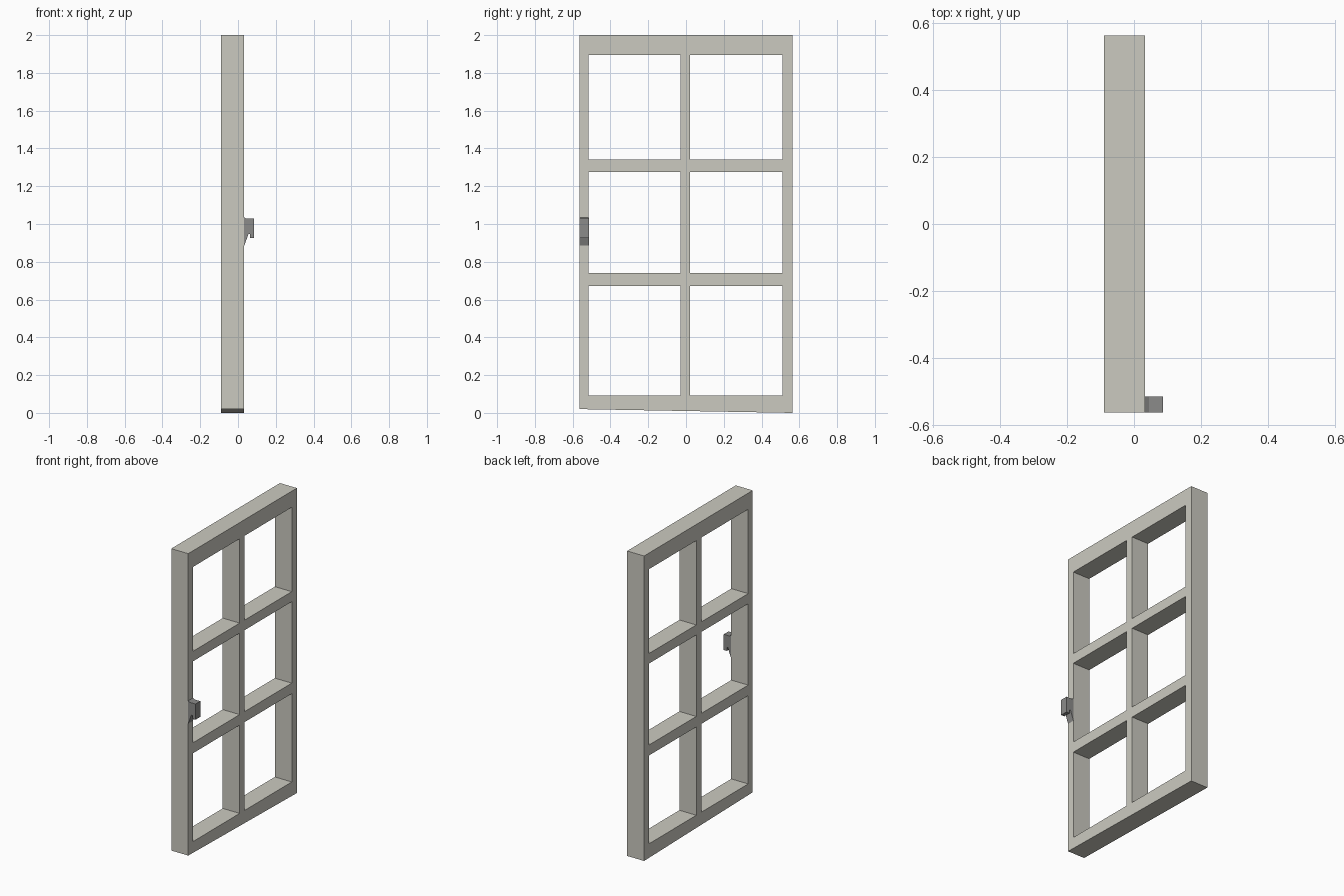
import bpy, bmesh

if "Cube" in bpy.data.objects:
    bpy.data.objects.remove(bpy.data.objects["Cube"])


def material(name, rgb):
    m = bpy.data.materials.new(name)
    m.diffuse_color = (*rgb, 1)
    m.use_nodes = True
    m.node_tree.nodes["Principled BSDF"].inputs["Base Color"].default_value = m.diffuse_color
    return m


def extruded(name, faces, direction, mat):
    """Extrude flat faces (lists of points) into one solid object."""
    bm = bmesh.new()
    for pts in faces:
        bm.faces.new([bm.verts.new(p) for p in pts])
    bmesh.ops.remove_doubles(bm, verts=bm.verts, dist=1e-5)
    base = bm.faces[:]
    ext = bmesh.ops.extrude_face_region(bm, geom=base, use_keep_orig=True)
    moved = [g for g in ext["geom"] if isinstance(g, bmesh.types.BMVert)]
    bmesh.ops.translate(bm, verts=moved, vec=direction)
    bmesh.ops.recalc_face_normals(bm, faces=bm.faces)
    me = bpy.data.meshes.new(name)
    bm.to_mesh(me)
    bm.free()
    me.materials.append(mat)
    ob = bpy.data.objects.new(name, me)
    bpy.context.collection.objects.link(ob)
    return ob


cream = material("pale stone paint", (0.60, 0.59, 0.53))
grey = material("grey metal", (0.26, 0.26, 0.255))

# Window frame: a grid of strips with the six panes left open
ys = [-0.563, -0.516, -0.030, 0.022, 0.510, 0.563]
zs = [0.0, 0.093, 0.672, 0.741, 1.275, 1.341, 1.894, 2.0]
x_back, x_front = -0.09, 0.033


def corner(i, j):
    # the bottom edge rises slightly towards the latch side
    z = zs[j] if j else 0.02 * (ys[-1] - ys[i]) / (ys[-1] - ys[0])
    return (x_back, ys[i], z)


cells = [[corner(i, j), corner(i + 1, j), corner(i + 1, j + 1), corner(i, j + 1)]
         for i in range(5) for j in range(7) if not (i % 2 and j % 2)]
extruded("window_frame", cells, (x_front - x_back, 0, 0), cream)

# Latch handle: side profile extruded across the stile
profile = [(0.033, 1.035), (0.045, 1.028), (0.086, 1.028), (0.086, 0.925),
           (0.063, 0.925), (0.063, 0.948), (0.056, 0.948), (0.033, 0.885)]
extruded("latch_handle", [[(x, -0.563, z) for x, z in profile]], (0, 0.049, 0), grey)
